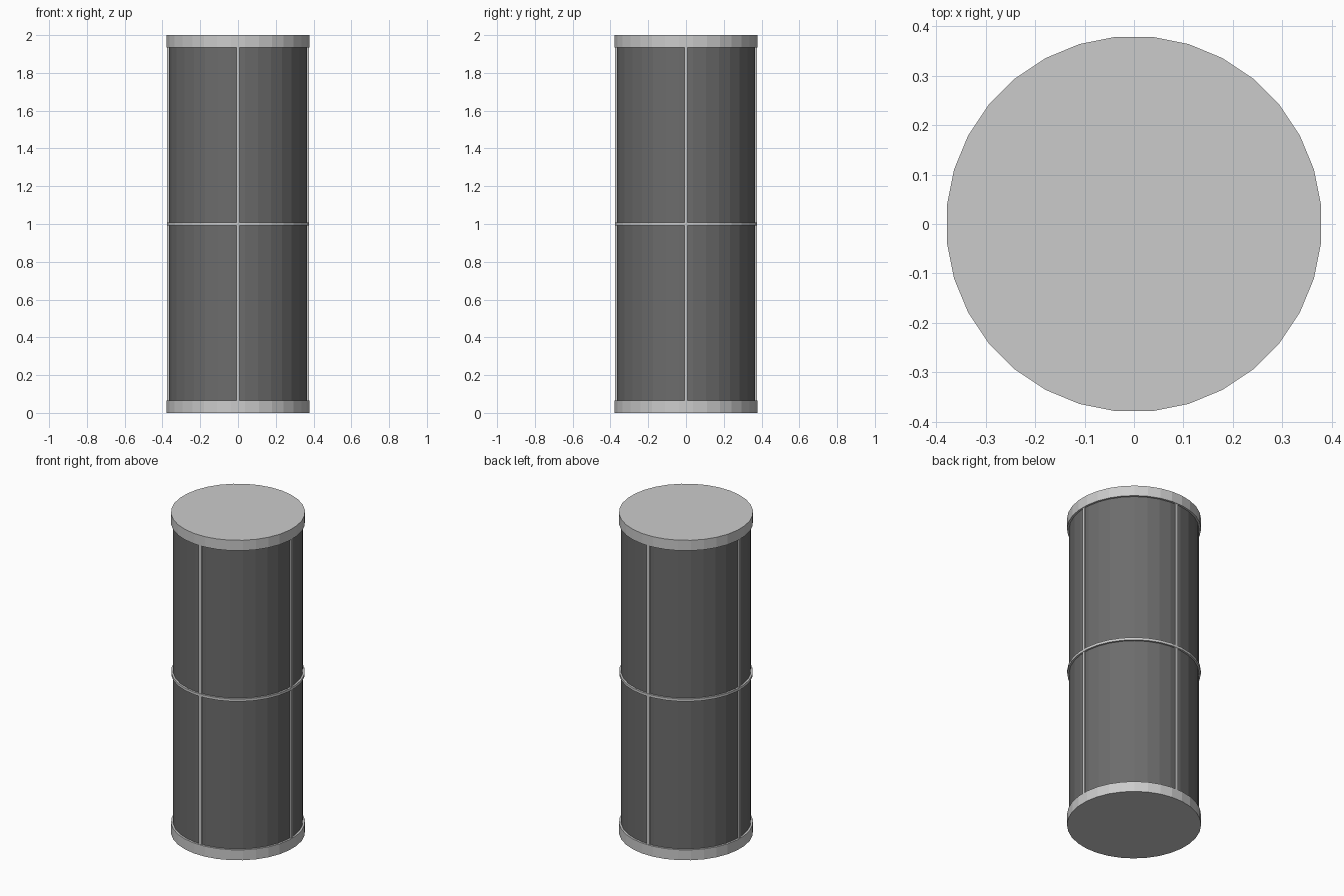
import bpy
from math import pi, cos, sin

if "Cube" in bpy.data.objects:
    bpy.data.objects.remove(bpy.data.objects["Cube"])

SIDES = 32


def drum(name, radius, z0, z1, color=None):
    # 32-sided cylinder with flats facing the axes
    bpy.ops.mesh.primitive_cylinder_add(vertices=SIDES, radius=radius, depth=z1 - z0,
                                        location=(0, 0, (z0 + z1) / 2),
                                        rotation=(0, 0, pi / SIDES))
    ob = bpy.context.object
    ob.name = name
    if color:
        mat = bpy.data.materials.new(name + "_grey")
        mat.diffuse_color = color
        mat.use_nodes = True
        mat.node_tree.nodes["Principled BSDF"].inputs["Base Color"].default_value = mat.diffuse_color
        ob.data.materials.append(mat)
    return ob


# Dark glass body
drum("body", 0.368, 0.03, 1.97, (0.15, 0.15, 0.15, 1))

# End caps and middle band
drum("bottom_cap", 0.38, 0, 0.065)
drum("top_cap", 0.38, 1.935, 2)
drum("middle_band", 0.379, 0.992, 1.008)

# Four vertical seam strips
for i in range(4):
    a = i * pi / 2
    bpy.ops.mesh.primitive_cube_add(size=1, location=(0.366 * cos(a), 0.366 * sin(a), 1),
                                    rotation=(0, 0, a))
    strip = bpy.context.object
    strip.name = f"seam_strip_{i + 1}"
    strip.scale = (0.018, 0.018, 1.9)
